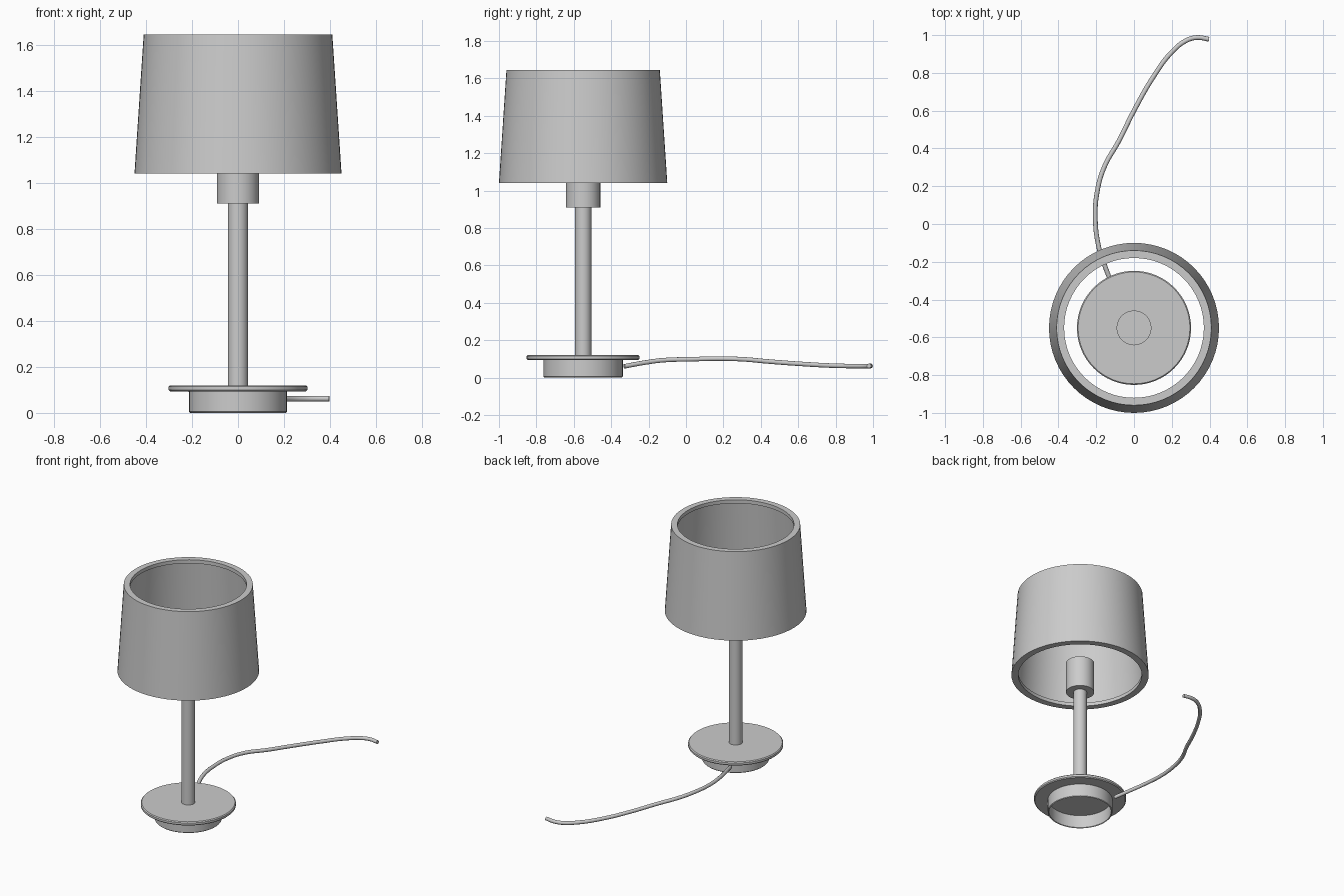
import bpy, math

if "Cube" in bpy.data.objects:
    bpy.data.objects.remove(bpy.data.objects["Cube"])

CY = -0.55   # lamp axis sits forward of centre, the cord trails behind

grey = bpy.data.materials.new("plain grey")
grey.diffuse_color = (0.6, 0.6, 0.6, 1)
grey.use_nodes = True
grey.node_tree.nodes["Principled BSDF"].inputs["Base Color"].default_value = grey.diffuse_color


def lathe(name, profile, closed=False, sides=64):
    """Spin an (r, z) profile about the lamp axis."""
    verts, faces, rings = [], [], []
    for r, z in profile:
        if r == 0:
            rings.append([len(verts)] * sides)
            verts.append((0, 0, z))
        else:
            rings.append(list(range(len(verts), len(verts) + sides)))
            verts += [(r * math.cos(2 * math.pi * i / sides),
                       r * math.sin(2 * math.pi * i / sides), z) for i in range(sides)]
    n = len(rings)
    for k in range(n if closed else n - 1):
        a, b = rings[k], rings[(k + 1) % n]
        for i in range(sides):
            j = (i + 1) % sides
            faces.append(list(dict.fromkeys((a[i], a[j], b[j], b[i]))))
    me = bpy.data.meshes.new(name)
    me.from_pydata(verts, [], faces)
    me.materials.append(grey)
    ob = bpy.data.objects.new(name, me)
    ob.location.y = CY
    bpy.context.collection.objects.link(ob)
    bpy.ops.object.select_all(action='DESELECT')
    ob.select_set(True)
    bpy.context.view_layer.objects.active = ob
    bpy.ops.object.shade_smooth_by_angle(angle=math.radians(30))
    return ob


# Hollow foot, open underneath
lathe("foot_ring", [(0.203, 0.095), (0.203, 0.004), (0.207, 0.0), (0.212, 0.005),
                    (0.212, 0.095)], closed=True)
# Base plate with softened rim
lathe("base_plate", [(0, 0.094), (0.296, 0.094), (0.302, 0.100), (0.302, 0.114),
                     (0.296, 0.120), (0, 0.120)])
# Stem and bulb socket
lathe("stem", [(0, 0.115), (0.044, 0.115), (0.044, 0.92), (0, 0.92)], sides=32)
lathe("socket", [(0, 0.91), (0.092, 0.91), (0.092, 1.13), (0, 1.13)], sides=48)

# Tapered shade with an inner lip at each end
lathe("shade", [(0.405, 1.04), (0.45, 1.04), (0.41, 1.645), (0.37, 1.645),
                (0.37, 1.62), (0.394, 1.62), (0.432, 1.065), (0.405, 1.065)],
      closed=True)

# Trailing cord
path = [(-0.112, -0.33, 0.060), (-0.155, -0.22, 0.080), (-0.187, -0.12, 0.093),
        (-0.205, 0.03, 0.098), (-0.195, 0.17, 0.101), (-0.158, 0.30, 0.098),
        (-0.08, 0.44, 0.086), (0.0, 0.60, 0.074), (0.10, 0.775, 0.064),
        (0.20, 0.91, 0.061), (0.28, 0.973, 0.061), (0.335, 0.987, 0.062),
        (0.397, 0.978, 0.062)]
cu = bpy.data.curves.new("cord", 'CURVE')
cu.dimensions = '3D'
cu.bevel_depth = 0.0125
cu.bevel_resolution = 3
cu.use_fill_caps = True
cu.resolution_u = 6
sp = cu.splines.new('BEZIER')
sp.bezier_points.add(len(path) - 1)
for p, co in zip(sp.bezier_points, path):
    p.co = co
    p.handle_left_type = p.handle_right_type = 'AUTO'
cu.materials.append(grey)
bpy.context.collection.objects.link(bpy.data.objects.new("cord", cu))
